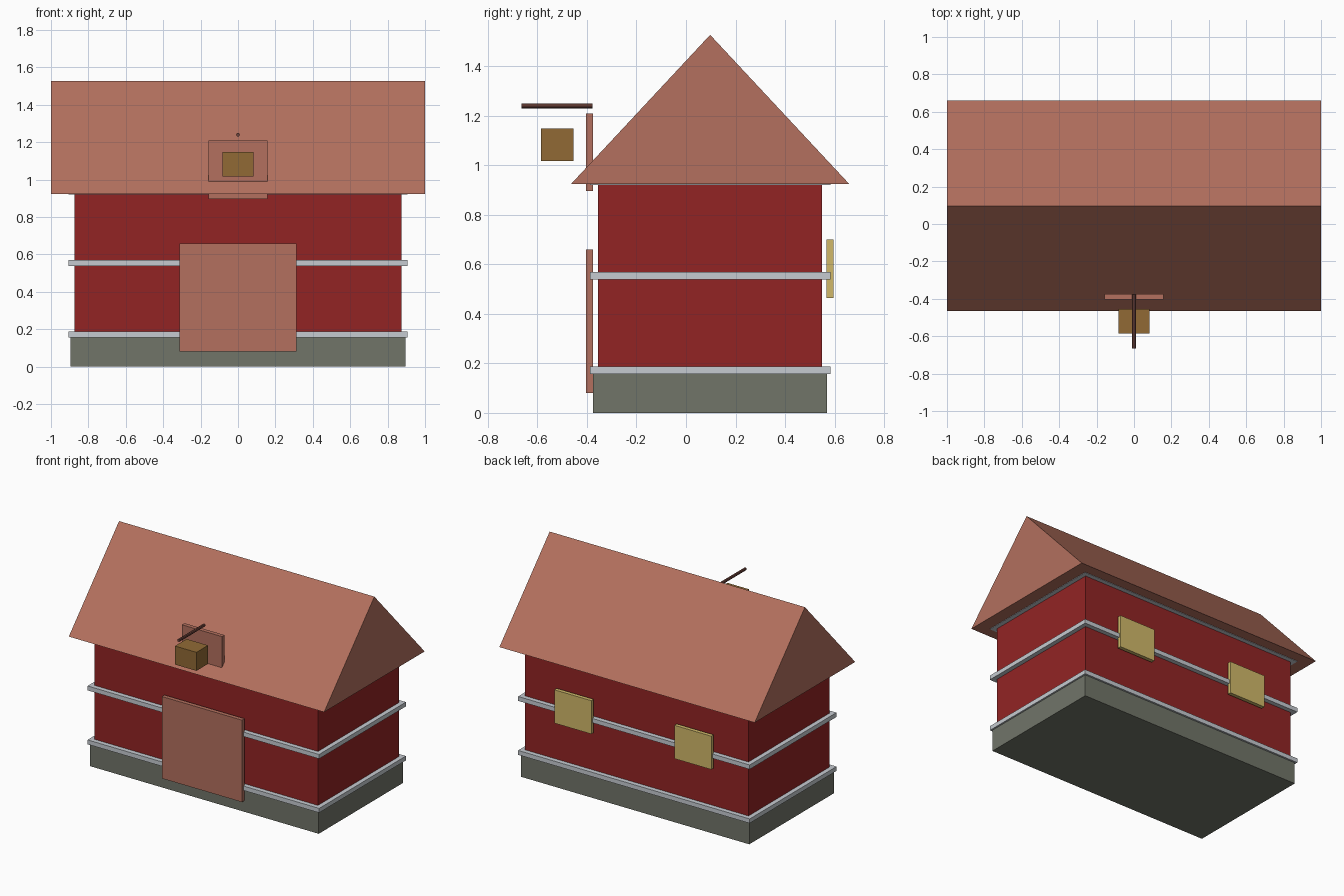
import bpy, bmesh, math

if "Cube" in bpy.data.objects:
    bpy.data.objects.remove(bpy.data.objects["Cube"])


def material(name, r, g, b):
    # sRGB 0-255 to linear diffuse colour
    lin = [(c / 255 / 12.92) if c < 11 else ((c / 255 + 0.055) / 1.055) ** 2.4 for c in (r, g, b)]
    m = bpy.data.materials.new(name)
    m.diffuse_color = (*lin, 1)
    m.use_nodes = True
    m.node_tree.nodes["Principled BSDF"].inputs["Base Color"].default_value = m.diffuse_color
    return m


RED = material("barn red", 146, 36, 36)
TILE = material("clay tile", 179, 112, 94)
STONE = material("stone grey", 113, 117, 105)
TRIM = material("pale trim", 198, 203, 209)
STRAW = material("straw brown", 145, 106, 53)
GLOW = material("window yellow", 209, 185, 106)
WOOD = material("dark wood", 112, 68, 59)


def finish(name, bm, mat):
    bmesh.ops.recalc_face_normals(bm, faces=bm.faces)
    mesh = bpy.data.meshes.new(name)
    bm.to_mesh(mesh)
    bm.free()
    mesh.materials.append(mat)
    ob = bpy.data.objects.new(name, mesh)
    bpy.context.collection.objects.link(ob)
    return ob


def box(name, x, y, z, mat):
    # x, y, z are (min, max) ranges
    bm = bmesh.new()
    bmesh.ops.create_cube(bm, size=1)
    for v in bm.verts:
        v.co = [r[0] + (c + 0.5) * (r[1] - r[0]) for c, r in zip(v.co, (x, y, z))]
    return finish(name, bm, mat)


# Foundation and walls
box("foundation", (-0.895, 0.895), (-0.375, 0.57), (0, 0.16), STONE)
box("walls", (-0.875, 0.875), (-0.355, 0.55), (0.16, 0.93), RED)

# Trim bands, the top one tucked under the roof
for i, z in enumerate((0.157, 0.539, 0.921)):
    box(f"trim_band_{i + 1}", (-0.907, 0.907), (-0.388, 0.583), (z, z + 0.031), TRIM)

# Gabled roof: triangle extruded along x
bm = bmesh.new()
gable = bm.faces.new([bm.verts.new((-1, y, z)) for y, z in ((-0.465, 0.924), (0.66, 0.924), (0.0975, 1.527))])
ext = bmesh.ops.extrude_face_region(bm, geom=[gable], use_keep_orig=True)["geom"]
bmesh.ops.translate(bm, vec=(2, 0, 0), verts=[e for e in ext if isinstance(e, bmesh.types.BMVert)])
finish("roof", bm, TILE)

# Front door and loft hatch
box("front_door", (-0.314, 0.314), (-0.404, -0.375), (0.08, 0.66), TILE)
box("loft_hatch", (-0.157, 0.157), (-0.404, -0.375), (0.897, 1.21), TILE)

# Hay bale under a hoist beam
box("hay_bale", (-0.084, 0.084), (-0.585, -0.455), (1.017, 1.148), STRAW)
bm = bmesh.new()
bmesh.ops.create_cone(bm, cap_ends=True, segments=8, radius1=0.01, radius2=0.01, depth=0.287)
beam = finish("hoist_beam", bm, WOOD)
beam.rotation_euler.x = math.pi / 2
beam.location = (0, -0.5215, 1.24)

# Back windows
for side, x in (("left", -0.47), ("right", 0.47)):
    box(f"back_window_{side}", (x - 0.145, x + 0.145), (0.568, 0.595), (0.464, 0.70), GLOW)
